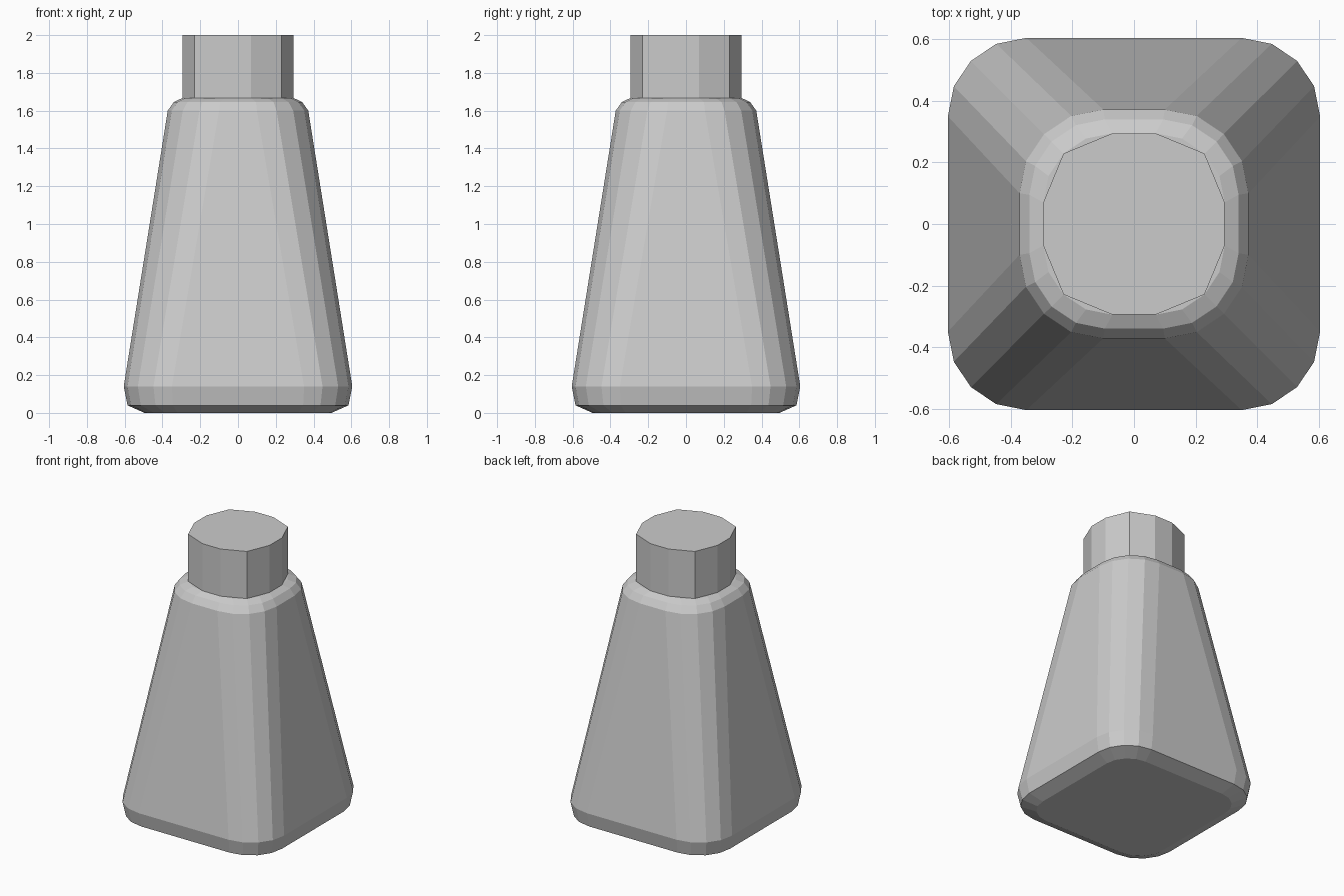
import bpy
import bmesh
from math import cos, sin, pi

if "Cube" in bpy.data.objects:
    bpy.data.objects.remove(bpy.data.objects["Cube"])


def rounded_square(half, flat, segments):
    """Outline of a square with rounded corners, counter-clockwise."""
    radius = half - flat
    points = []
    for corner in range(4):
        start = corner * pi / 2
        sx = 1 if corner in (0, 3) else -1
        sy = 1 if corner in (0, 1) else -1
        for i in range(segments + 1):
            a = start + i * pi / 2 / segments
            points.append((sx * flat + radius * cos(a), sy * flat + radius * sin(a)))
    return points


def loft(name, levels, segments):
    """Flat-shaded solid through (z, half width, half flat length) levels."""
    bm = bmesh.new()
    rings = [[bm.verts.new((x, y, z)) for x, y in rounded_square(half, flat, segments)]
             for z, half, flat in levels]
    for low, high in zip(rings, rings[1:]):
        n = len(low)
        for i in range(n):
            j = (i + 1) % n
            bm.faces.new((low[i], low[j], high[j], high[i]))
    bm.faces.new(rings[0][::-1])
    bm.faces.new(rings[-1])
    bmesh.ops.recalc_face_normals(bm, faces=bm.faces)
    mesh = bpy.data.meshes.new(name)
    bm.to_mesh(mesh)
    bm.free()
    obj = bpy.data.objects.new(name, mesh)
    bpy.context.collection.objects.link(obj)
    return obj


# Tapered bottle body with softened base and shoulder
loft("bottle_body", [
    (0.0, 0.495, 0.32),
    (0.04, 0.585, 0.345),
    (0.14, 0.605, 0.35),
    (1.60, 0.372, 0.10),
    (1.645, 0.34, 0.095),
    (1.667, 0.295, 0.07),
], 4)

# Twelve-sided cap, set slightly into the shoulder
loft("bottle_cap", [
    (1.66, 0.295, 0.07),
    (2.0, 0.295, 0.07),
], 2)
